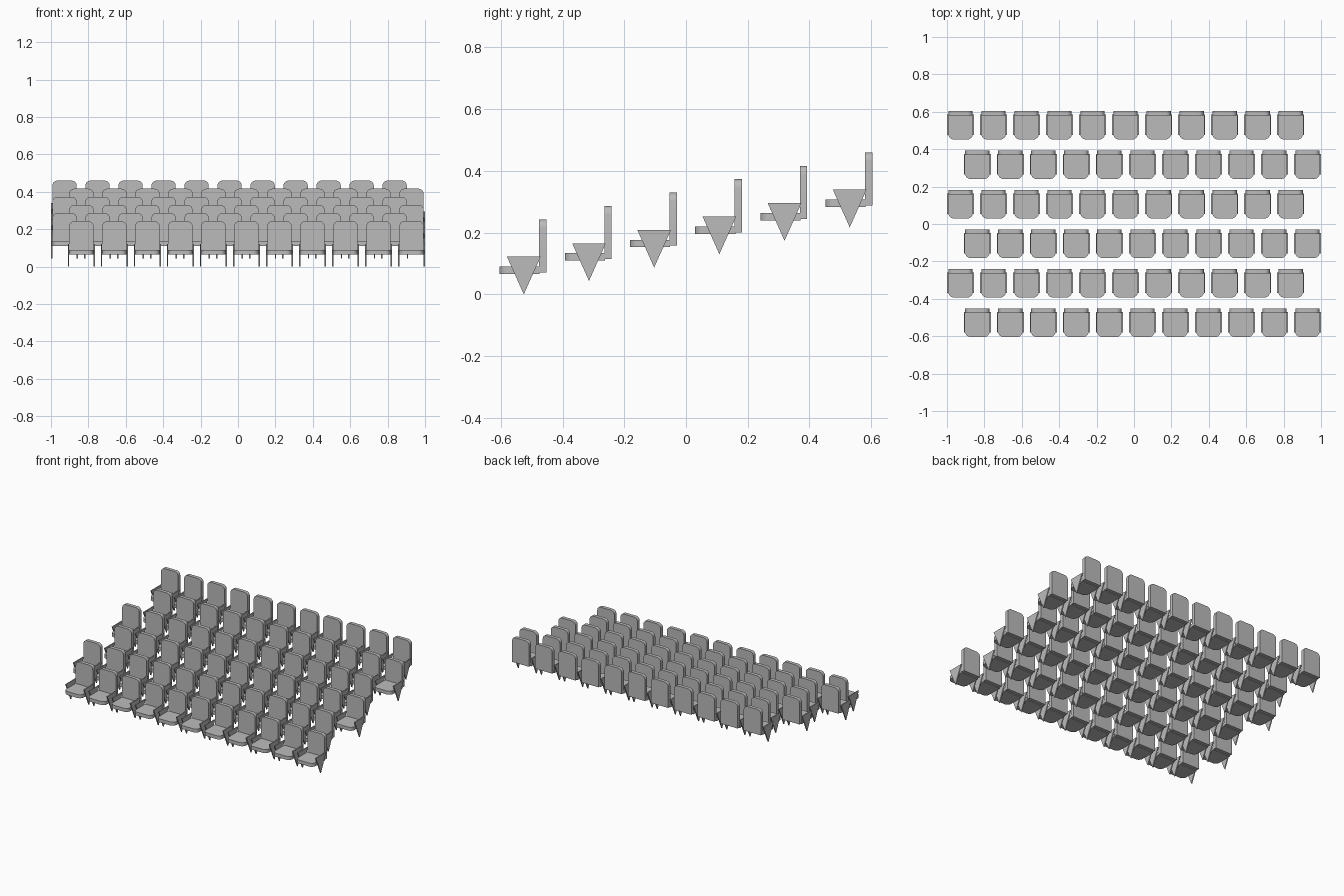
import bpy, bmesh, math
from mathutils import Vector

cube = bpy.data.objects.get("Cube")
if cube:
    bpy.data.objects.remove(cube)

ROWS, SEATS = 6, 11
PITCH, ROW_STEP, RISE = 0.1765, 0.2112, 0.0434
HALF, SIDE = 0.065, 0.0725      # half widths of cushion and of whole seat

grey = bpy.data.materials.new("seat grey")
grey.use_nodes = True
grey.diffuse_color = (0.5, 0.5, 0.5, 1)
grey.node_tree.nodes["Principled BSDF"].inputs["Base Color"].default_value = grey.diffuse_color


def rounded_end(half, base, end, radius, steps=6):
    """Outline of a rectangle whose two corners at 'end' are rounded."""
    sign = 1 if end > base else -1
    right = []
    for i in range(steps + 1):
        a = math.pi / 2 * i / steps
        right.append((half - radius + radius * math.cos(a),
                      end + sign * radius * (math.sin(a) - 1)))
    left = [(-u, v) for u, v in reversed(right)]
    return [(half, base)] + right + left + [(-half, base)]


def extrude_outline(bm, outline, place, depth):
    """Solid plate from a 2D outline placed in space and pushed along depth."""
    face = bm.faces.new([bm.verts.new(place(u, v)) for u, v in outline])
    result = bmesh.ops.extrude_face_region(bm, geom=[face])
    verts = [g for g in result["geom"] if isinstance(g, bmesh.types.BMVert)]
    bmesh.ops.translate(bm, vec=Vector(depth), verts=verts)


def finish(bm, name):
    bmesh.ops.recalc_face_normals(bm, faces=bm.faces)
    mesh = bpy.data.meshes.new(name)
    bm.to_mesh(mesh)
    bm.free()
    mesh.materials.append(grey)
    mesh.shade_smooth()
    mesh.set_sharp_from_angle(angle=math.radians(30))
    return mesh


# Cushion with rounded front corners
bm = bmesh.new()
extrude_outline(bm, rounded_end(HALF + 0.001, -0.475, -0.605, 0.03),
                lambda u, v: (u, v, 0.066), (0, 0, 0.024))
cushion = finish(bm, "cushion")

# Backrest with rounded top corners
bm = bmesh.new()
extrude_outline(bm, rounded_end(HALF, 0.071, 0.243, 0.027),
                lambda u, v: (u, -0.477, v), (0, 0.024, 0))
backrest = finish(bm, "backrest")

# Triangular side supports, one on each side
bm = bmesh.new()
triangle = [(-0.581, 0.122), (-0.472, 0.122), (-0.5265, 0)]
for side in (-1, 1):
    extrude_outline(bm, triangle, lambda u, v: (side * SIDE, u, v),
                    (-side * 0.0075, 0, 0))
supports = finish(bm, "side_supports")

# Staggered, rising rows
for row in range(ROWS):
    start = 1 - SIDE - PITCH * (SEATS - 1)
    if row % 2:
        start = -1 + SIDE
    for mesh in (cushion, backrest, supports):
        part = bpy.data.objects.new(f"{mesh.name}_row_{row + 1}", mesh)
        part.location = (start, row * ROW_STEP + 0.001, row * RISE)
        bpy.context.collection.objects.link(part)
        array = part.modifiers.new("seats", "ARRAY")
        array.count = SEATS
        array.use_relative_offset = False
        array.use_constant_offset = True
        array.constant_offset_displace = (PITCH, 0, 0)
